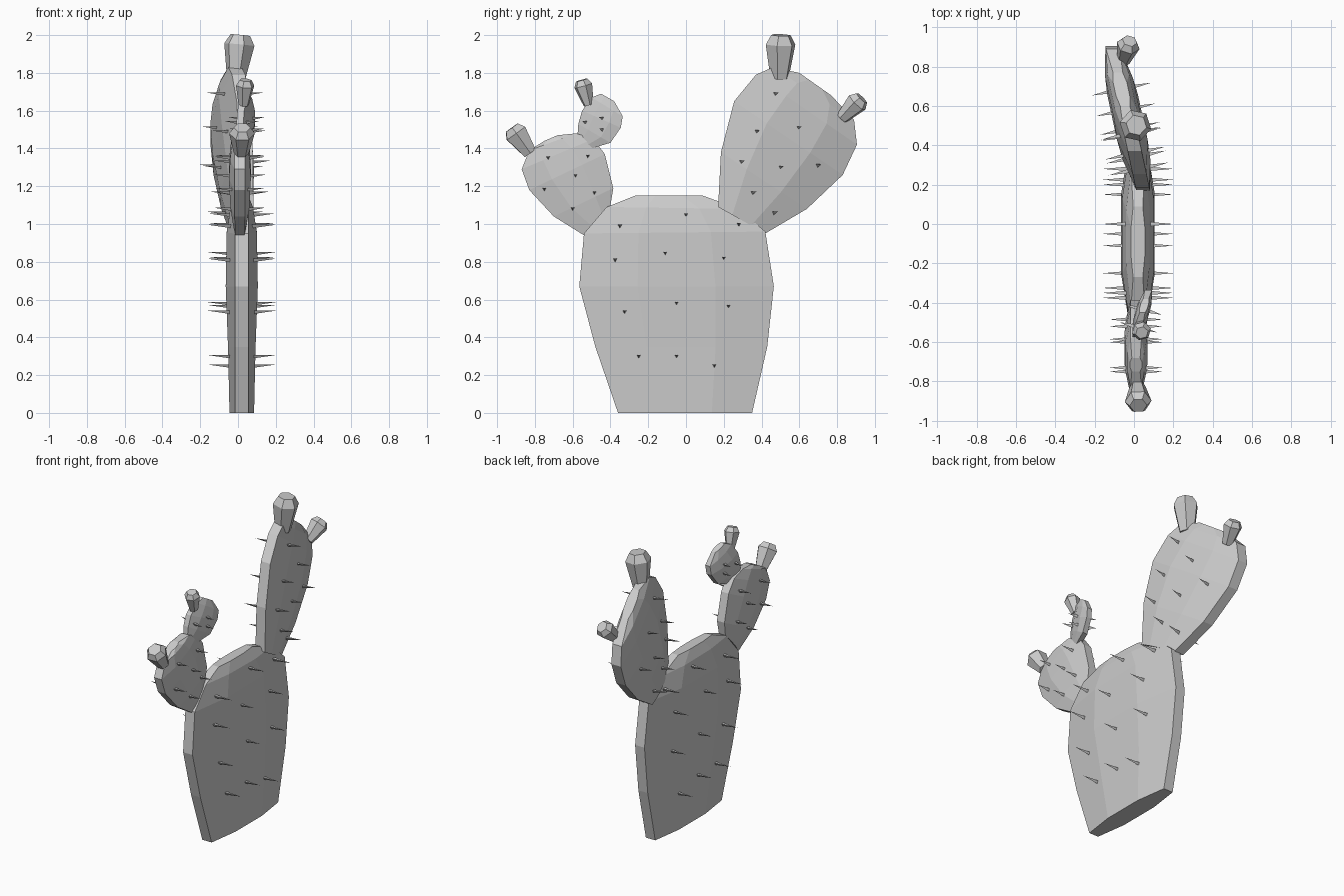
import bpy, bmesh
from mathutils import Vector

if "Cube" in bpy.data.objects:
    bpy.data.objects.remove(bpy.data.objects["Cube"])


def finish(name, bm):
    bmesh.ops.recalc_face_normals(bm, faces=bm.faces)
    me = bpy.data.meshes.new(name)
    bm.to_mesh(me)
    bm.free()
    ob = bpy.data.objects.new(name, me)
    bpy.context.collection.objects.link(ob)
    return ob


def loft(bm, rings):
    rows = [[bm.verts.new(p) for p in r] for r in rings]
    n = len(rows[0])
    for a, b in zip(rows, rows[1:]):
        for i in range(n):
            j = (i + 1) % n
            bm.faces.new((a[i], a[j], b[j], b[i]))
    bm.faces.new(rows[0])
    bm.faces.new(rows[-1])


# Flat pad: each row joins two outline points (y, z) with a half thickness;
# mid = (x, y, slope) places the pad's middle plane
def pad(name, rows, mid, rim):
    x0, y0, slope = mid
    rings = []
    for ly, lz, ry, rz, t in rows:
        r = min(rim, t * 0.7)
        section = [(0, r), (.3, t), (.7, t), (1, r), (1, -r), (.7, -t), (.3, -t), (0, -r)]
        ring = []
        for f, d in section:
            y, z = ly + (ry - ly) * f, lz + (rz - lz) * f
            ring.append((x0 + slope * (y - y0) + d, y, z))
        rings.append(ring)
    bm = bmesh.new()
    loft(bm, rings)
    return finish(name, bm)


# Thin spines sticking out of both faces of a pad
def spines(name, points, mid, start, reach):
    x0, y0, slope = mid
    normal = Vector((1, -slope, 0)).normalized()
    bm = bmesh.new()
    for y, z in points:
        c = Vector((x0 + slope * (y - y0), y, z))
        for s in (-1, 1):
            d = normal * s
            side = d.cross(Vector((0, 0, 1)))
            ring = [(side * a + Vector((0, 0, b))) * 0.013 for a, b in ((-.87, .5), (.87, .5), (0, -1))]
            base = [bm.verts.new(c + d * start + o) for o in ring]
            tip = bm.verts.new(c + d * reach + Vector((0, 0, 0.006)))
            bm.faces.new(base)
            for i in range(3):
                bm.faces.new((base[i], base[(i + 1) % 3], tip))
    return finish(name, bm)


# Six-sided fruit, widening upward with a chamfered top
def fruit(name, base, tip, r0, r1):
    base, tip = Vector(base), Vector(tip)
    axis = tip - base
    q = axis.to_track_quat('Z', 'Y')
    dirs = [Vector((1, 0, 0)), Vector((.5, .866, 0)), Vector((-.5, .866, 0)),
            Vector((-1, 0, 0)), Vector((-.5, -.866, 0)), Vector((.5, -.866, 0))]
    bm = bmesh.new()
    loft(bm, [[base + axis * h + (q @ d) * r for d in dirs]
              for h, r in ((0, r0), (.78, r1), (1, r1 * .65))])
    return finish(name, bm)


# Trunk pad
trunk = (0.02, 0, 0)
pad("trunk_pad", [(-.36, 0, .35, 0, .065), (-.48, .35, .43, .35, .073),
                  (-.565, .67, .465, .67, .085), (-.54, .95, .42, .96, .08),
                  (-.42, 1.09, .28, 1.08, .06), (-.27, 1.15, .09, 1.15, .035)], trunk, .035)
spines("trunk_spines", [(-.35, .99), (0, 1.05), (.28, 1.0), (-.375, .81), (-.11, .845), (.2, .82),
                        (-.325, .535), (-.05, .58), (.225, .565), (-.25, .3), (-.05, .3), (.15, .25)],
       trunk, .05, .18)

# Tall pad
tall = (0.04, .2, -.214)
pad("tall_pad", [(.17, 1.09, .42, .95, .05), (.185, 1.38, .64, 1.08, .07),
                 (.255, 1.65, .83, 1.26, .078), (.37, 1.79, .905, 1.42, .07),
                 (.46, 1.83, .89, 1.55, .055), (.6, 1.8, .77, 1.68, .035)], tall, .035)
spines("tall_spines", [(.46, 1.69), (.36, 1.49), (.58, 1.51), (.28, 1.33), (.485, 1.3),
                       (.685, 1.31), (.34, 1.165), (.455, 1.06)], tall, .04, .155)

# Side pad
side = (0.01, -.6, 0)
pad("side_pad", [(-.54, .94, -.40, 1.1, .035), (-.70, 1.04, -.385, 1.19, .05),
                 (-.83, 1.18, -.43, 1.37, .058), (-.87, 1.29, -.49, 1.45, .052),
                 (-.83, 1.39, -.58, 1.48, .042), (-.75, 1.44, -.68, 1.47, .03)], side, .028)
spines("side_spines", [(-.73, 1.35), (-.52, 1.36), (-.75, 1.185), (-.585, 1.255),
                       (-.485, 1.165), (-.6, 1.08)], side, .03, .135)

# Small pad
small = (0.015, -.55, .27)
pad("small_pad", [(-.575, 1.46, -.5, 1.4, .022), (-.57, 1.53, -.4, 1.43, .032),
                  (-.55, 1.6, -.345, 1.51, .036), (-.5, 1.67, -.335, 1.57, .03),
                  (-.45, 1.69, -.38, 1.65, .02)], small, .018)
spines("small_spines", [(-.525, 1.54), (-.435, 1.56), (-.435, 1.5)], small, .015, .1)

# Fruits
fruit("fruit_top", (-.01, .495, 1.77), (.012, .502, 2.0), .05, .082)
fruit("fruit_tall_side", (-.055, .825, 1.56), (-.022, .93, 1.667), .034, .06)
fruit("fruit_side", (.018, -.825, 1.375), (.022, -.922, 1.51), .04, .068)
fruit("fruit_small", (.03, -.515, 1.63), (.04, -.552, 1.762), .028, .05)
